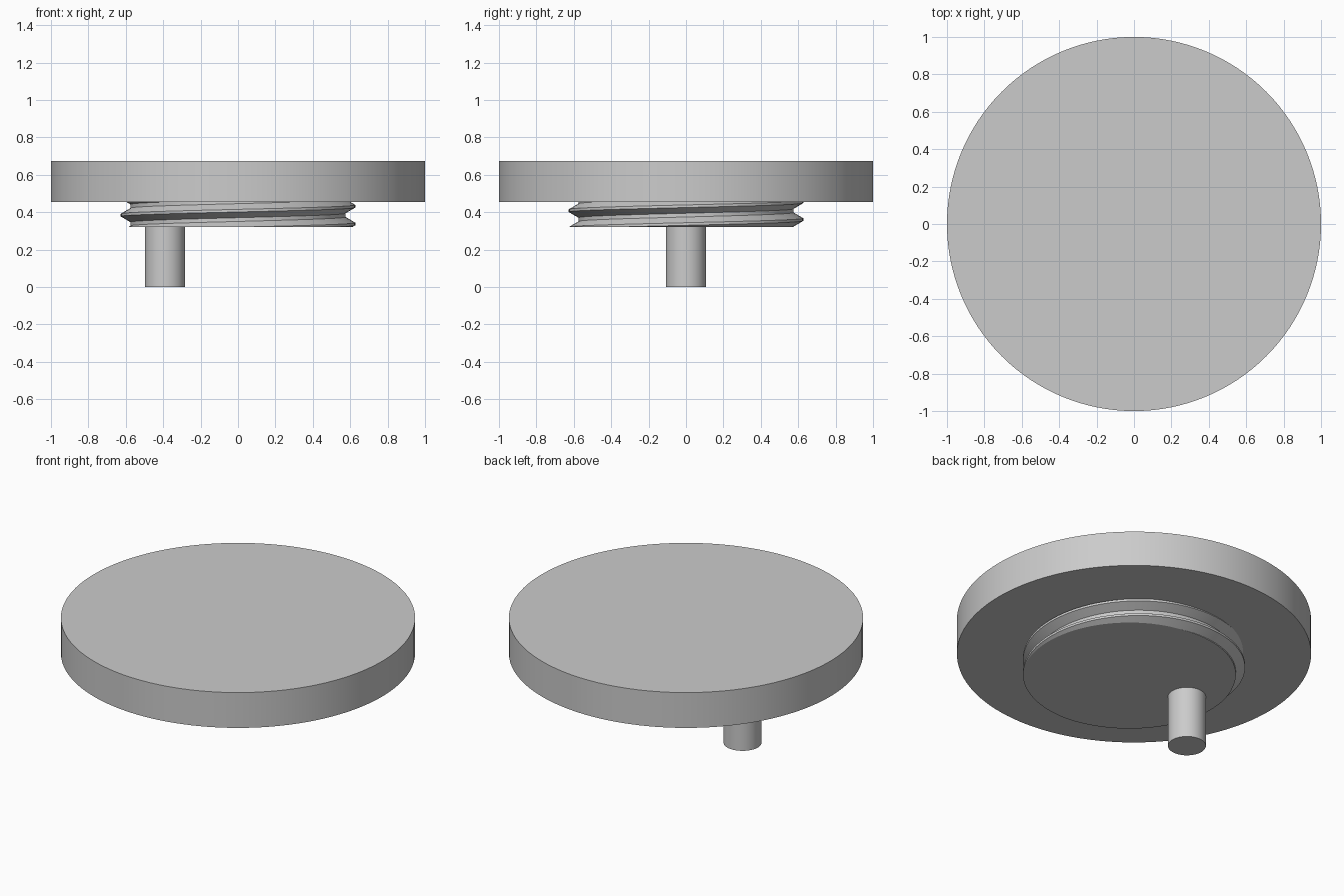
import bpy, bmesh
from math import cos, sin, tau, pi, radians

cube = bpy.data.objects.get("Cube")
if cube:
    bpy.data.objects.remove(cube)

grey = bpy.data.materials.new("plain_grey")
grey.use_nodes = True
colour = (0.6, 0.6, 0.6, 1)
grey.diffuse_color = colour
grey.node_tree.nodes["Principled BSDF"].inputs["Base Color"].default_value = colour


def finish(obj):
    obj.data.materials.append(grey)
    bpy.ops.object.select_all(action="DESELECT")
    obj.select_set(True)
    bpy.context.view_layer.objects.active = obj
    bpy.ops.object.shade_smooth_by_angle(angle=radians(25))


def cylinder(name, radius, bottom, top, x=0, sides=96):
    bpy.ops.mesh.primitive_cylinder_add(
        vertices=sides, radius=radius, depth=top - bottom,
        location=(x, 0, (bottom + top) / 2))
    obj = bpy.context.object
    obj.name = name
    finish(obj)


# Screw thread: one right-handed helix, trimmed flat at both ends
LOW, HIGH, PITCH = 0.32, 0.456, 0.095
ROOT, CREST = 0.575, 0.627
CREST_HALF, ROOT_HALF = 0.007, 0.01
SIDES = 96
CREST_START = 0.337   # crest height on the +x side


def thread_radius(z, turn):
    d = (z - CREST_START - PITCH * turn) % PITCH
    d = min(d, PITCH - d)
    t = (d - CREST_HALF) / (PITCH / 2 - ROOT_HALF - CREST_HALF)
    return CREST + (ROOT - CREST) * min(max(t, 0), 1)


bm = bmesh.new()
offsets = (-CREST_HALF, CREST_HALF, PITCH / 2 - ROOT_HALF, PITCH / 2 + ROOT_HALF)
columns = []
for i in range(SIDES + 1):
    turn = i / SIDES
    heights = [CREST_START + PITCH * (k + turn) + o for k in range(-3, 4) for o in offsets]
    column = []
    for h in heights:
        z = min(max(h, LOW), HIGH)
        r = thread_radius(z, turn)
        column.append(bm.verts.new((r * cos(tau * turn), r * sin(tau * turn), z)))
    columns.append(column)
for a, b in zip(columns, columns[1:]):
    for j in range(len(a) - 1):
        bm.faces.new((a[j], b[j], b[j + 1], a[j + 1]))
bm.faces.new([c[0] for c in reversed(columns[:-1])])
bm.faces.new([c[-1] for c in columns[:-1]])
bmesh.ops.remove_doubles(bm, verts=bm.verts, dist=0.00005)
bmesh.ops.recalc_face_normals(bm, faces=bm.faces)
mesh = bpy.data.meshes.new("threaded_boss")
bm.to_mesh(mesh)
bm.free()
boss = bpy.data.objects.new("threaded_boss", mesh)
bpy.context.collection.objects.link(boss)
finish(boss)

# Wide cap and off-centre pin
cylinder("cap_disc", 1, 0.455, 0.675, sides=128)
cylinder("drive_pin", 0.107, 0, 0.325, x=-0.39, sides=48)
